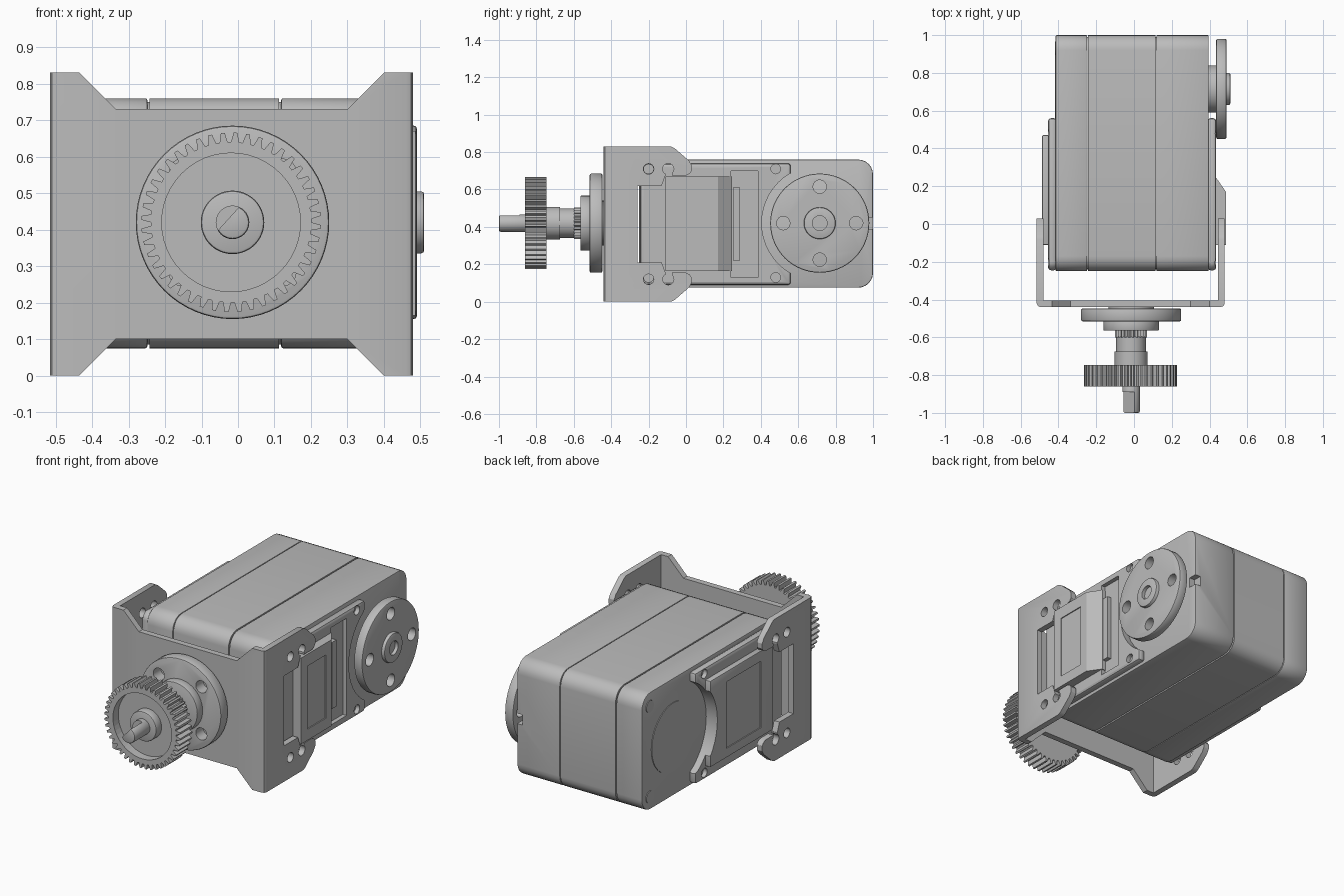
import bpy, bmesh
from math import sin, cos, pi, radians
from mathutils import Vector

cube = bpy.data.objects.get("Cube")
if cube:
    bpy.data.objects.remove(cube, do_unlink=True)

grey = bpy.data.materials.new("plain grey")
grey.use_nodes = True
COLOUR = (0.5, 0.5, 0.5, 1)
grey.diffuse_color = COLOUR
grey.node_tree.nodes["Principled BSDF"].inputs["Base Color"].default_value = COLOUR

MID = 0.415            # mirror height of the bracket and body
HORN = (0.715, 0.42)   # output horn centre (y, z)
AXLE = (-0.015, 0.42)  # front shaft centre (x, z)


def activate(obj):
    bpy.ops.object.select_all(action="DESELECT")
    obj.select_set(True)
    bpy.context.view_layer.objects.active = obj


def prism(name, pts, axis, a, b, bevel=0):
    """Extrude a 2D outline along an axis from a to b."""
    place = {"x": lambda u, v, t: (t, u, v),
             "y": lambda u, v, t: (u, t, v),
             "z": lambda u, v, t: (u, v, t)}[axis]
    bm = bmesh.new()
    face = bm.faces.new([bm.verts.new(place(u, v, a)) for u, v in pts])
    new = bmesh.ops.extrude_face_region(bm, geom=[face])["geom"]
    move = Vector(place(0, 0, b - a))
    bmesh.ops.translate(bm, vec=move, verts=[g for g in new if isinstance(g, bmesh.types.BMVert)])
    bmesh.ops.recalc_face_normals(bm, faces=bm.faces)
    mesh = bpy.data.meshes.new(name)
    bm.to_mesh(mesh)
    bm.free()
    mesh.materials.append(grey)
    obj = bpy.data.objects.new(name, mesh)
    bpy.context.collection.objects.link(obj)
    if bevel:
        activate(obj)
        mod = obj.modifiers.new("bevel", "BEVEL")
        mod.width, mod.segments, mod.limit_method = bevel, 2, "ANGLE"
        mod.angle_limit = radians(40)
        bpy.ops.object.modifier_apply(modifier=mod.name)
    return obj


def cut(obj, *cutters):
    for cutter in cutters:
        activate(obj)
        mod = obj.modifiers.new("cut", "BOOLEAN")
        mod.operation, mod.solver, mod.object = "DIFFERENCE", "EXACT", cutter
        bpy.ops.object.modifier_apply(modifier=mod.name)
        bpy.data.objects.remove(cutter, do_unlink=True)


def circle(c, r, n=48):
    return [(c[0] + r * cos(2 * pi * i / n), c[1] + r * sin(2 * pi * i / n)) for i in range(n)]


def rect(u0, u1, v0, v1):
    return [(u0, v0), (u1, v0), (u1, v1), (u0, v1)]


def rounded(u0, u1, v0, v1, r, n=6):
    corners = [(u1 - r, v1 - r), (u0 + r, v1 - r), (u0 + r, v0 + r), (u1 - r, v0 + r)]
    return [(c[0] + r * cos(pi / 2 * (k + i / n)), c[1] + r * sin(pi / 2 * (k + i / n)))
            for k, c in enumerate(corners) for i in range(n + 1)]


def mirrored(half):
    return half + [(u, 2 * MID - v) for u, v in reversed(half)]


def hole(c, r, axis, a, b):
    return prism("hole", circle(c, r, 16), axis, a, b)


# Servo case: three shells separated by thin seams, around a core
case = rounded(-0.25, 1.0, 0.075, 0.76, 0.08)
left_shell = prism("case_left_shell", case, "x", -0.415, -0.248, 0.006)
prism("case_middle_shell", case, "x", -0.243, 0.113)
right_shell = prism("case_right_shell", case, "x", 0.118, 0.395, 0.006)
prism("case_core", rounded(-0.24, 0.99, 0.085, 0.75, 0.075), "x", -0.3, 0.3)
cut(right_shell, prism("notch", rect(0.95, 1.1, 0.39, 0.45), "x", 0.36, 0.5))

# Stepped side panels, scooped out around the horn
panel = [(-0.245, 0.12), (-0.215, 0.09), (0.56, 0.09), (0.56, 0.74), (-0.215, 0.74), (-0.245, 0.71)]
for name, a, b in (("right_panel", 0.39, 0.435), ("left_panel", -0.41, -0.455)):
    side = prism(name, panel, "x", a, b, 0.015)
    cut(side, prism("scoop", circle(HORN, 0.31), "x", -1, 1))
    for y in (-0.2, 0.48):
        for z in (0.13, 0.71):
            cut(side, hole((y, z), 0.026, "x", b - 0.025 if b > 0 else b - 0.1,
                           b + 0.1 if b > 0 else b + 0.025))
    if b > 0:
        cut(side, prism("pocket", rect(0.24, 0.385, 0.13, 0.70), "x", 0.41, 0.6))

# Connector cover on the right with a sloped rear and a shallow window
cover = prism("right_cover", [(0.4, -0.11), (0.487, -0.11), (0.487, 0.17), (0.435, 0.245), (0.4, 0.245)],
              "z", 0.165, 0.67)
cut(cover, prism("window", rect(-0.05, 0.12, 0.23, 0.6), "x", 0.481, 0.6))
prism("right_rib", rect(0.25, 0.29, 0.22, 0.61), "x", 0.4, 0.435)

# Left cover and back bearing details
cover = prism("left_cover", rect(-0.11, 0.47, 0.165, 0.67), "x", -0.44, -0.487, 0.006)
cut(cover, prism("scoop", circle(HORN, 0.31), "x", -1, 1),
    prism("window", rect(0.0, 0.32, 0.22, 0.61), "x", -0.6, -0.481))
prism("left_bearing_disc", circle(HORN, 0.2), "x", -0.41, -0.419)
for z in (0.15, 0.68):
    prism("left_screw", circle((0.93, z), 0.035, 20), "x", -0.41, -0.419)

# Mounting bracket: bent U channel, trimmed from the front and side
t = 0.035
channel = ([(-0.515, 0.1), (-0.515, -0.42), (-0.509, -0.434), (-0.495, -0.44),
            (0.46, -0.44), (0.474, -0.434), (0.48, -0.42), (0.48, 0.1)]
           + [(0.48 - t, 0.1), (0.48 - t, -0.44 + t), (-0.515 + t, -0.44 + t), (-0.515 + t, 0.1)])
bracket = prism("mounting_bracket", channel, "z", 0, 0.83)
top_notch = [(-0.445, 0.84), (-0.335, 0.73), (0.3, 0.73), (0.41, 0.84)]
side_trim = [(-0.26, 0.62), (-0.13, 0.62), (-0.11, 0.675), (0.0, 0.675), (0.02, 0.685), (0.03, 0.70),
             (0.03, 0.73), (0.015, 0.755), (-0.06, 0.82), (-0.08, 0.83), (-0.08, 0.9), (0.3, 0.9)]
cut(bracket,
    prism("notch", top_notch, "y", -0.6, -0.3),
    prism("notch", [(x, 0.83 - z) for x, z in top_notch], "y", -0.6, -0.3),
    prism("trim", mirrored(side_trim), "x", -1, 1))
for z, edge in ((0.71, 0.665), (0.12, 0.165)):
    cut(bracket, hole((-0.2, z), 0.028, "x", -1, 1), hole((-0.095, z), 0.03, "x", -1, 1),
        prism("slot", rect(-0.108, -0.075, min(z, edge), max(z, edge)), "x", -1, 1))


def horn(name, centre, axis, a, b, turn):
    """Round drive plate with four screw holes."""
    disc = prism(name, circle(centre, 0.265, 64), axis, a, b, 0.008)
    for k in range(4):
        w = turn + k * pi / 2
        p = (centre[0] + 0.195 * cos(w), centre[1] + 0.195 * sin(w))
        cut(disc, hole(p, 0.036, axis, -1.5, 1.5))


# Output horn on the right
horn("right_horn", HORN, "x", 0.435, 0.49, 0)
prism("right_horn_hub", circle(HORN, 0.125), "x", 0.39, 0.437)
boss = prism("right_horn_boss", circle(HORN, 0.085), "x", 0.43, 0.51, 0.008)
cut(boss, hole(HORN, 0.04, "x", 0.46, 0.6))

# Front horn and stepped shaft
horn("front_horn", AXLE, "y", -0.447, -0.515, pi / 4)
prism("front_horn_back_hub", circle(AXLE, 0.12), "y", -0.43, -0.46)
prism("front_horn_hub", circle(AXLE, 0.147), "y", -0.51, -0.565, 0.006)
spline = [p for k in range(24) for p in
          [(AXLE[0] + r * cos(2 * pi * (k + f) / 24), AXLE[1] + r * sin(2 * pi * (k + f) / 24))
           for r, f in ((0.075, 0), (0.085, 0.5))]]
prism("front_spline", spline, "y", -0.56, -0.6)
prism("front_shaft", circle(AXLE, 0.079), "y", -0.595, -0.68)
prism("front_collar", circle(AXLE, 0.087), "y", -0.675, -0.76)

# Spur gear with a dished front
teeth = 44
wheel = (-0.019, 0.42)
outline = [(wheel[0] + r * cos(2 * pi * (k + f) / teeth), wheel[1] + r * sin(2 * pi * (k + f) / teeth))
           for k in range(teeth) for r, f in ((0.22, 0), (0.22, 0.3), (0.246, 0.5), (0.246, 0.8))]
gear = prism("spur_gear", outline, "y", -0.747, -0.86)
cut(gear, prism("dish", circle(wheel, 0.19), "y", -0.81, -0.95))
prism("gear_hub", circle(AXLE, 0.087), "y", -0.8, -0.86, 0.008)

# Output pin with a flat ground on one side
pin = prism("output_pin", circle(AXLE, 0.046, 32), "y", -0.84, -1.0, 0.008)
n, d = (-0.74, 0.67), (0.67, 0.74)
flat = [(AXLE[0] + n[0] * h + d[0] * s, AXLE[1] + n[1] * h + d[1] * s)
        for h, s in ((0.015, -0.1), (0.015, 0.1), (0.1, 0.1), (0.1, -0.1))]
cut(pin, prism("flat", flat, "y", -0.89, -1.1))

for obj in [o for o in bpy.context.scene.objects if o.type == "MESH"]:
    activate(obj)
    bpy.ops.object.shade_smooth_by_angle(angle=radians(30))
    if obj.name in ("spur_gear", "front_spline"):
        bpy.ops.object.shade_flat()
